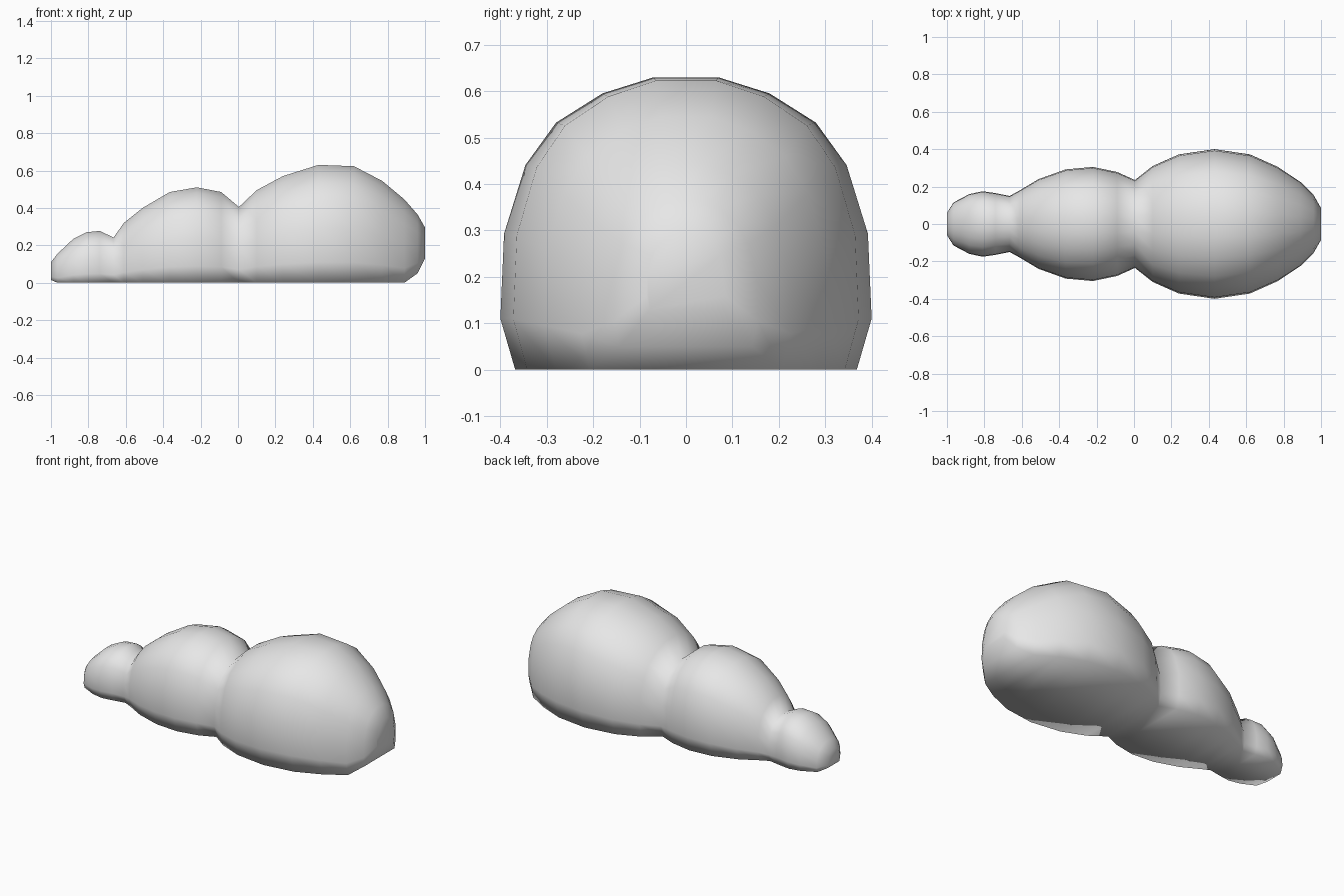
import bpy, bmesh

# Domed half cross-section: (share of half width, share of height)
SECTION = [(0.92, 0.0), (1.0, 0.175), (0.98, 0.465), (0.865, 0.70),
           (0.70, 0.845), (0.45, 0.945), (0.175, 1.0)]

# Stations along the length: x, half width, underside z, top z
STATIONS = [
    (-1.00, 0.06, 0.015, 0.11), (-0.965, 0.115, 0.0, 0.155), (-0.88, 0.16, 0.0, 0.235),
    (-0.81, 0.175, 0.0, 0.27), (-0.74, 0.165, 0.0, 0.277), (-0.665, 0.15, 0.0, 0.242),
    (-0.61, 0.18, 0.0, 0.32), (-0.51, 0.24, 0.0, 0.40), (-0.365, 0.292, 0.0, 0.485),
    (-0.22, 0.305, 0.0, 0.51), (-0.09, 0.278, 0.0, 0.485), (0.005, 0.235, 0.0, 0.405),
    (0.10, 0.31, 0.0, 0.495), (0.24, 0.372, 0.0, 0.57), (0.43, 0.40, 0.0, 0.63),
    (0.62, 0.372, 0.0, 0.623), (0.77, 0.305, 0.0, 0.545), (0.89, 0.225, 0.0, 0.445),
    (0.96, 0.155, 0.05, 0.365), (1.00, 0.085, 0.13, 0.295),
]

white = bpy.data.materials.new("pale grey")
white.diffuse_color = (0.8, 0.8, 0.8, 1)

# Three-lobed mound, lofted from end to end
bm = bmesh.new()
outline = SECTION + [(-y, z) for y, z in reversed(SECTION)]
rings = [[bm.verts.new((x, w * u, lo + (hi - lo) * v)) for u, v in outline]
         for x, w, lo, hi in STATIONS]
n = len(outline)
for a, b in zip(rings, rings[1:]):
    for i in range(n):
        j = (i + 1) % n
        bm.faces.new((a[i], a[j], b[j], b[i]))
bm.faces.new(rings[0])
bm.faces.new(rings[-1])
bmesh.ops.recalc_face_normals(bm, faces=bm.faces)
for f in bm.faces:
    f.smooth = True

mesh = bpy.data.meshes.new("lobed_mound")
bm.to_mesh(mesh)
bm.free()
mesh.materials.append(white)
mound = bpy.data.objects.new("lobed_mound", mesh)
bpy.context.collection.objects.link(mound)
